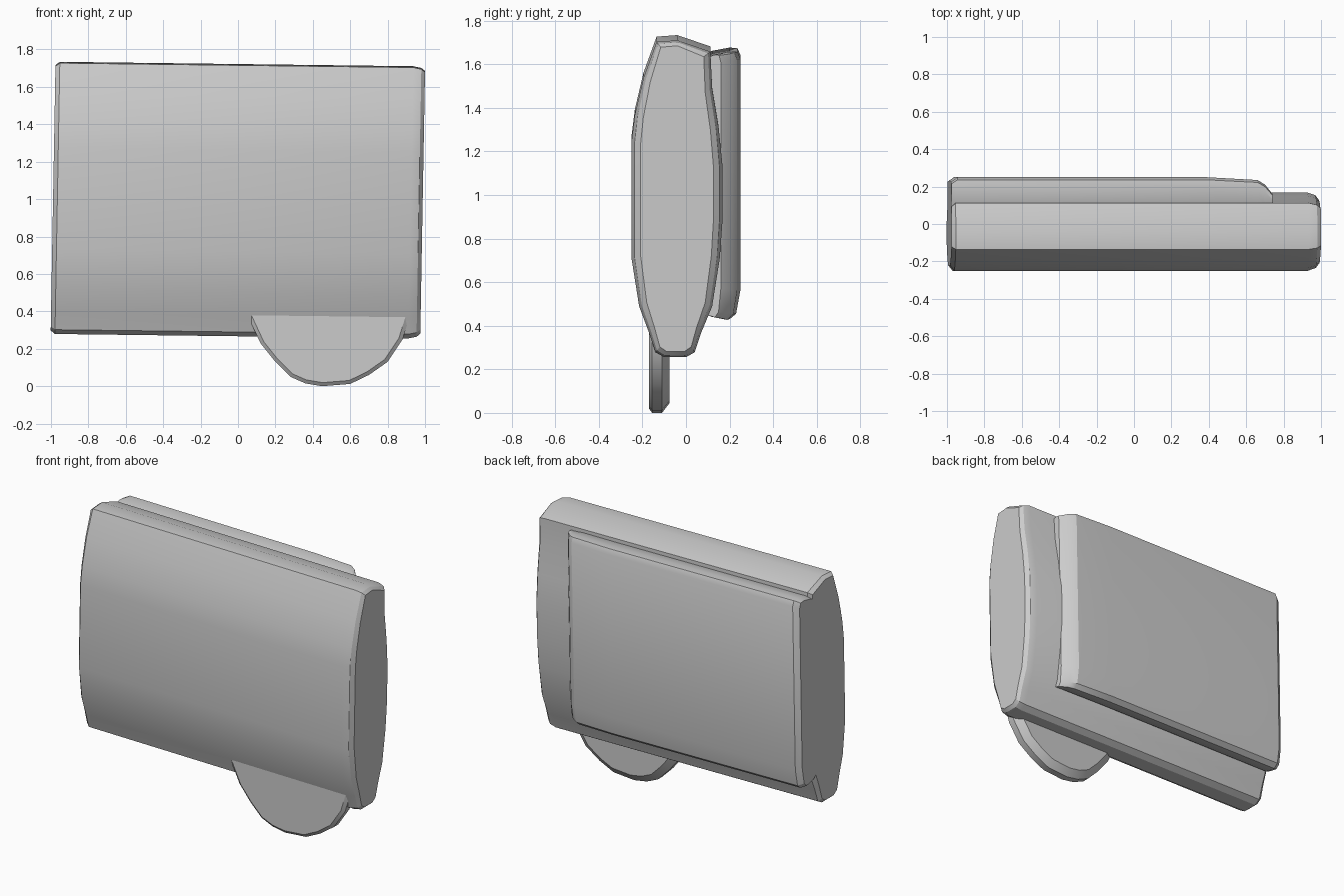
import bpy, bmesh

if "Cube" in bpy.data.objects:
    bpy.data.objects.remove(bpy.data.objects["Cube"])


def finish(bm, name, angle=0.45):
    bmesh.ops.recalc_face_normals(bm, faces=bm.faces)
    mesh = bpy.data.meshes.new(name)
    bm.to_mesh(mesh)
    bm.free()
    ob = bpy.data.objects.new(name, mesh)
    bpy.context.collection.objects.link(ob)
    bpy.ops.object.select_all(action='DESELECT')
    ob.select_set(True)
    bpy.context.view_layer.objects.active = ob
    bpy.ops.object.shade_smooth_by_angle(angle=angle)
    return ob


def bridge(bm, rings):
    loops = [[bm.verts.new(p) for p in ring] for ring in rings]
    n = len(loops[0])
    for a, b in zip(loops, loops[1:]):
        for i in range(n):
            j = (i + 1) % n
            bm.faces.new((a[i], a[j], b[j], b[i]))
    bm.faces.new(loops[0])
    bm.faces.new(loops[-1])


def loft_x(name, profile, sections, cy, cz):
    """Loft a (y, z) profile along x, scaling it about (cy, cz); slight lean."""
    bm = bmesh.new()
    rings = []
    for x, sy, sz in sections:
        ring = []
        for y, z in profile:
            yy, zz = cy + (y - cy) * sy, cz + (z - cz) * sz
            ring.append((x + 0.018 * (zz - 1.03), yy, zz - 0.0125 * x))
        rings.append(ring)
    bridge(bm, rings)
    return finish(bm, name)


# Main body: long rounded shell with a narrow foot ridge and bevelled ends
body = [(-0.14, 0.29), (-0.10, 0.267), (0.00, 0.267), (0.04, 0.29), (0.07, 0.38),
        (0.12, 0.50), (0.155, 0.72), (0.168, 0.90), (0.168, 1.14), (0.15, 1.32),
        (0.12, 1.50), (0.112, 1.67), (-0.04, 1.722), (-0.135, 1.715),
        (-0.195, 1.55), (-0.235, 1.38), (-0.25, 1.26), (-0.25, 0.72),
        (-0.215, 0.50), (-0.17, 0.38)]
loft_x("main_body", body,
       [(-0.988, 0.86, 0.975), (-0.965, 1, 1), (0.925, 1, 1),
        (0.968, 0.93, 0.988), (0.988, 0.80, 0.965)], -0.04, 1.02)

# Raised back panel, stopping short of the right end
panel = [(0.05, 0.50), (0.12, 0.45), (0.20, 0.435), (0.23, 0.46), (0.25, 0.57),
         (0.25, 1.63), (0.236, 1.662), (0.20, 1.665), (0.12, 1.65), (0.05, 1.62)]
loft_x("back_panel", panel,
       [(-0.988, 0.88, 0.975), (-0.955, 1, 1), (0.38, 1, 1),
        (0.65, 0.925, 1), (0.69, 0.80, 0.99), (0.73, 0.55, 0.98)], 0.05, 1.05)

# Thin half-disc tab under the front right
outline = [(0.05, 0.38), (0.12, 0.23), (0.20, 0.13), (0.28, 0.05), (0.36, 0.015),
           (0.45, 0.0), (0.60, 0.012), (0.70, 0.06), (0.80, 0.13), (0.88, 0.25),
           (0.92, 0.38), (0.92, 0.50), (0.05, 0.50)]
bm = bmesh.new()
rings = []
for y, s in ((-0.17, 0.95), (-0.155, 1.0), (-0.11, 1.0), (-0.075, 0.88)):
    rings.append([(0.48 + (x - 0.48) * s, y, 0.38 + (z - 0.38) * s) for x, z in outline])
bridge(bm, rings)
finish(bm, "disc_tab")
